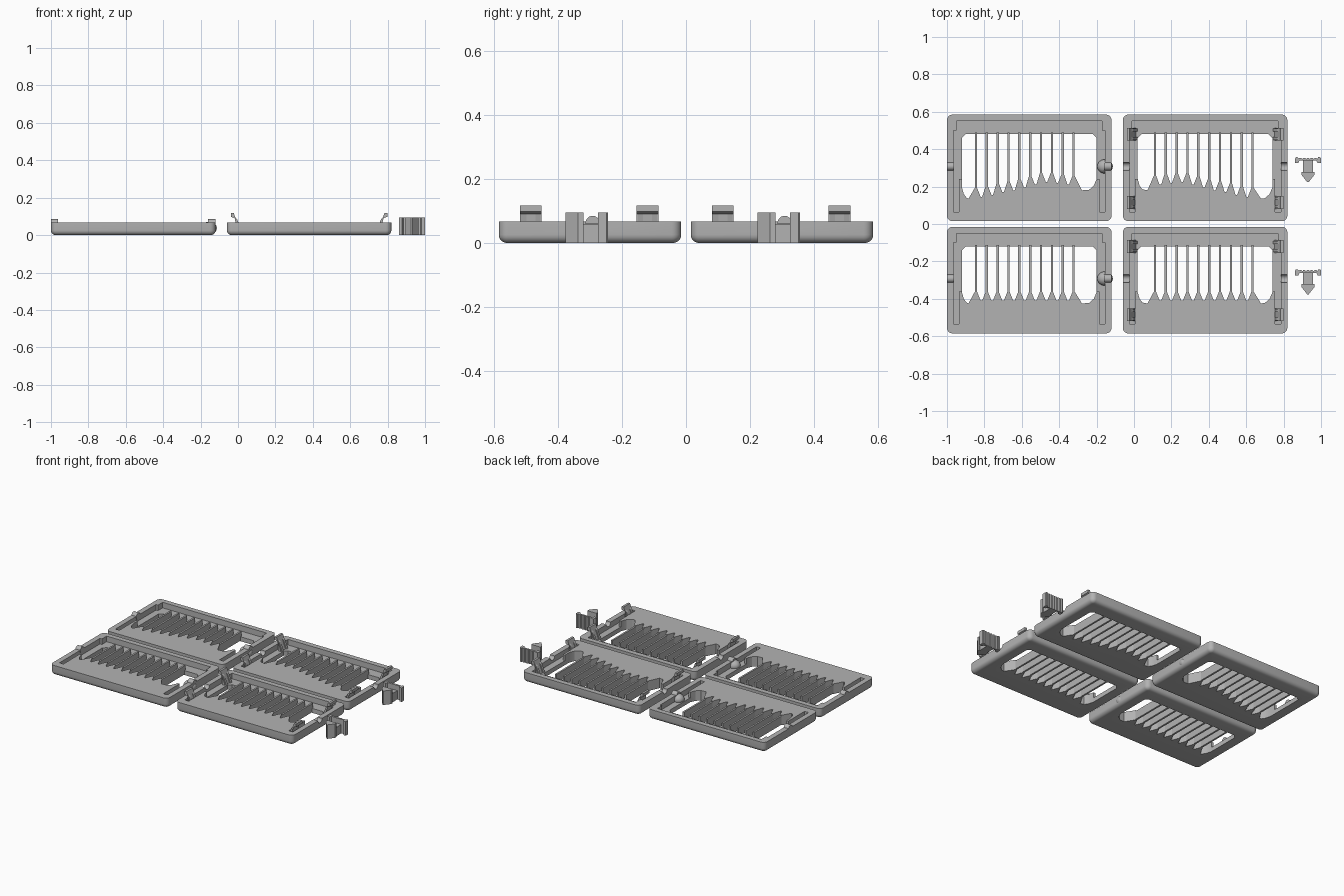
import bpy, bmesh, math
from mathutils import Matrix

cube = bpy.data.objects.get("Cube")
if cube:
    bpy.data.objects.remove(cube, do_unlink=True)

grey = bpy.data.materials.new("light_grey_plastic")
grey.use_nodes = True
grey.diffuse_color = (0.45, 0.45, 0.45, 1)
grey.node_tree.nodes["Principled BSDF"].inputs["Base Color"].default_value = (0.45, 0.45, 0.45, 1)

HX, HY, TOP, LEDGE = 0.44, 0.285, 0.068, 0.03


def finish(name, bm, smooth=False):
    bmesh.ops.recalc_face_normals(bm, faces=bm.faces)
    mesh = bpy.data.meshes.new(name)
    bm.to_mesh(mesh)
    bm.free()
    mesh.materials.append(grey)
    obj = bpy.data.objects.new(name, mesh)
    bpy.context.collection.objects.link(obj)
    if smooth:
        bpy.ops.object.select_all(action='DESELECT')
        obj.select_set(True)
        bpy.context.view_layer.objects.active = obj
        bpy.ops.object.shade_smooth_by_angle(angle=math.radians(35))
    return obj


def add_prism(bm, points, low, high, matrix=Matrix()):
    """Extrude a closed outline from low to high."""
    bottom = [bm.verts.new(matrix @ Matrix.Translation((x, y, low)).translation) for x, y in points]
    face = bm.faces.new(bottom)
    res = bmesh.ops.extrude_face_region(bm, geom=[face])
    verts = [g for g in res["geom"] if isinstance(g, bmesh.types.BMVert)]
    shift = matrix.to_3x3() @ Matrix.Translation((0, 0, high - low)).translation
    bmesh.ops.translate(bm, verts=verts, vec=shift)


def prism(name, points, low, high, at=(0, 0), matrix=Matrix()):
    bm = bmesh.new()
    add_prism(bm, points, low, high, Matrix.Translation((*at, 0)) @ matrix)
    return finish(name, bm)


def rect(x0, x1, y0, y1):
    return [(x0, y0), (x1, y0), (x1, y1), (x0, y1)]


def cylinder_x(name, x0, x1, y, z, radius):
    bm = bmesh.new()
    m = Matrix.Translation(((x0 + x1) / 2, y, z)) @ Matrix.Rotation(math.pi / 2, 4, 'Y')
    bmesh.ops.create_cone(bm, cap_ends=True, segments=24, radius1=radius, radius2=radius,
                          depth=abs(x1 - x0), matrix=m)
    return finish(name, bm, True)


def cut(obj, cutter):
    mod = obj.modifiers.new("cut", 'BOOLEAN')
    mod.operation, mod.solver, mod.object = 'DIFFERENCE', 'EXACT', cutter
    bpy.ops.object.select_all(action='DESELECT')
    bpy.context.view_layer.objects.active = obj
    obj.select_set(True)
    bpy.ops.object.modifier_apply(modifier=mod.name)
    bpy.data.objects.remove(cutter, do_unlink=True)


def shell(name, at):
    """Tray block with round corners and a rounded bottom edge."""
    bm = bmesh.new()
    add_prism(bm, rect(-HX, HX, -HY, HY), 0, TOP, Matrix.Translation((*at, 0)))
    upright = [e for e in bm.edges if abs(e.verts[0].co.z - e.verts[1].co.z) > 0.01]
    bmesh.ops.bevel(bm, geom=upright, offset=0.03, segments=6, profile=0.5, affect='EDGES')
    low = [e for e in bm.edges if max(v.co.z for v in e.verts) < 0.001]
    bmesh.ops.bevel(bm, geom=low, offset=0.026, segments=5, profile=0.5, affect='EDGES')
    return finish(name, bm)


def tray(name, at, first_slat, valleys, hooked):
    """Valleys run along the slots; the slats flare out between them."""
    cx, cy = at
    body = shell(name + "_body", at)
    slats = [first_slat + 0.058 * i for i in range(10)]
    peaks = [max(a, b) + 0.048 for a, b in zip(valleys, valleys[1:])]

    # open recess: side pockets around the raised front slab
    half = [(0.405, -0.235), (0.405, 0.2), (0.39, 0.2), (0.39, 0.25)]
    slab = [(0.375, -0.235), (0.375, -0.06), (0.34, -0.06), (0.34, -0.01)]
    outline = half + [(-x, y) for x, y in reversed(half)]
    outline += [(-x, y) for x, y in slab] + list(reversed(slab))
    cut(body, prism("recess_cutter", outline, LEDGE, 0.2, at))

    # window with flared teeth along its front edge
    edge = [(-0.36, 0.16), (-0.36, valleys[0] + 0.06), (-0.35, valleys[0] + 0.025),
            (-0.335, valleys[0] + 0.005), (slats[0] - 0.04, valleys[0])]
    for i, (s, p) in enumerate(zip(slats, peaks)):
        if i:
            edge.append((s - 0.033, valleys[i]))
            edge.append((s - 0.025, valleys[i]))
        edge += [(s - 0.006, p), (s + 0.006, p)]
    end = valleys[-1]
    edge += [(slats[-1] + 0.045, end), (0.32, end + 0.003), (0.345, end + 0.025),
             (0.36, end + 0.06), (0.36, 0.16), (0.34, 0.18), (-0.34, 0.18)]
    cut(body, prism("window_cutter", edge, -0.1, 0.2, at))

    # thin divider slats
    bm = bmesh.new()
    for s, p in zip(slats, peaks):
        add_prism(bm, rect(s - 0.006, s + 0.006, p - 0.004, 0.188), 0.004, 0.062,
                  Matrix.Translation((cx, cy, 0)))
    finish(name + "_slats", bm)

    if hooked:
        cut(body, cylinder_x("notch_cutter", cx - 0.5, cx - 0.4, cy + 0.008, TOP, 0.022))
        cut(body, cylinder_x("notch_cutter", cx + 0.4, cx + 0.5, cy + 0.008, TOP, 0.022))
        hooks(name, at)
    else:
        for x0, x1 in ((-0.44, -0.403), (0.4, 0.44)):
            cylinder_x(name + "_side_peg", cx + x0, cx + x1, cy + 0.008, 0.063, 0.022)
        bm = bmesh.new()
        bmesh.ops.create_uvsphere(bm, u_segments=24, v_segments=12, radius=1)
        bmesh.ops.transform(bm, verts=bm.verts, matrix=Matrix.Translation(
            (cx + 0.405, cy + 0.008, 0.038)) @ Matrix.Diagonal((0.042, 0.038, 0.034, 1)))
        finish(name + "_latch_knob", bm, True)

    bpy.context.view_layer.objects.active = body
    bpy.ops.object.select_all(action='DESELECT')
    body.select_set(True)
    bpy.ops.object.shade_smooth_by_angle(angle=math.radians(25))


def hooks(name, at):
    """Leaning snap hooks with two support ribs each, in the side pockets."""
    blade = [(0.37, LEDGE), (0.39, LEDGE), (0.395, 0.09), (0.418, 0.098), (0.418, 0.118), (0.403, 0.118)]
    rib = [(0.362, LEDGE), (0.385, LEDGE), (0.4, 0.1), (0.385, 0.085)]
    # profile x stays x, profile y becomes z, depth runs along y
    stand = Matrix(((1, 0, 0, 0), (0, 0, 1, 0), (0, 1, 0, 0), (0, 0, 0, 1)))
    bm = bmesh.new()
    for side in (-1, 1):
        for y in (-0.185, 0.18):
            m = Matrix.Translation((*at, 0)) @ Matrix.Diagonal((side, 1, 1, 1)) @ stand
            add_prism(bm, blade, y - 0.034, y + 0.034, m)
            for r in (-0.022, 0.022):
                add_prism(bm, rib, y + r - 0.008, y + r + 0.008, m)
    finish(name + "_hooks", bm)


def clip(name, at):
    """Loose push clip: ribbed grip, stem and arrow tip."""
    grip = [(-0.07, -0.012), (-0.052, -0.012), (-0.045, 0.002), (0.045, 0.002), (0.052, -0.012), (0.07, -0.012)]
    for i in range(7):
        x = 0.06 - 0.02 * i
        lift = 0.004 if abs(i - 3) > 2 else 0
        grip += [(x + 0.01, 0.01 + lift), (x + 0.005, 0.016 + lift), (x - 0.005, 0.016 + lift)]
    grip.append((-0.07, 0.01))
    prism(name + "_grip", grip, 0, 0.095, at)
    prism(name + "_stem", rect(-0.027, 0.027, -0.06, 0.004), 0, 0.06, at)
    prism(name + "_tip", [(-0.034, -0.058), (-0.034, -0.075), (-0.004, -0.113), (0.004, -0.113),
                          (0.034, -0.075), (0.034, -0.058)], 0, 0.095, at)


# slot depths: a rising curve for the back trays, straight for the front ones
rise = [-0.165, -0.155, -0.145, -0.13, -0.12, -0.105, -0.09, -0.075, -0.08, -0.09, -0.12]
level = [-0.125] + [-0.11] * 9 + [-0.125]

tray("back_right_tray", (-0.56, 0.3), -0.285, rise, False)
tray("front_right_tray", (-0.56, -0.3), -0.285, level, False)
tray("back_left_tray", (0.38, 0.3), -0.268, rise[::-1], True)
tray("front_left_tray", (0.38, -0.3), -0.268, level, True)
clip("back_clip", (0.93, 0.337))
clip("front_clip", (0.93, -0.263))
